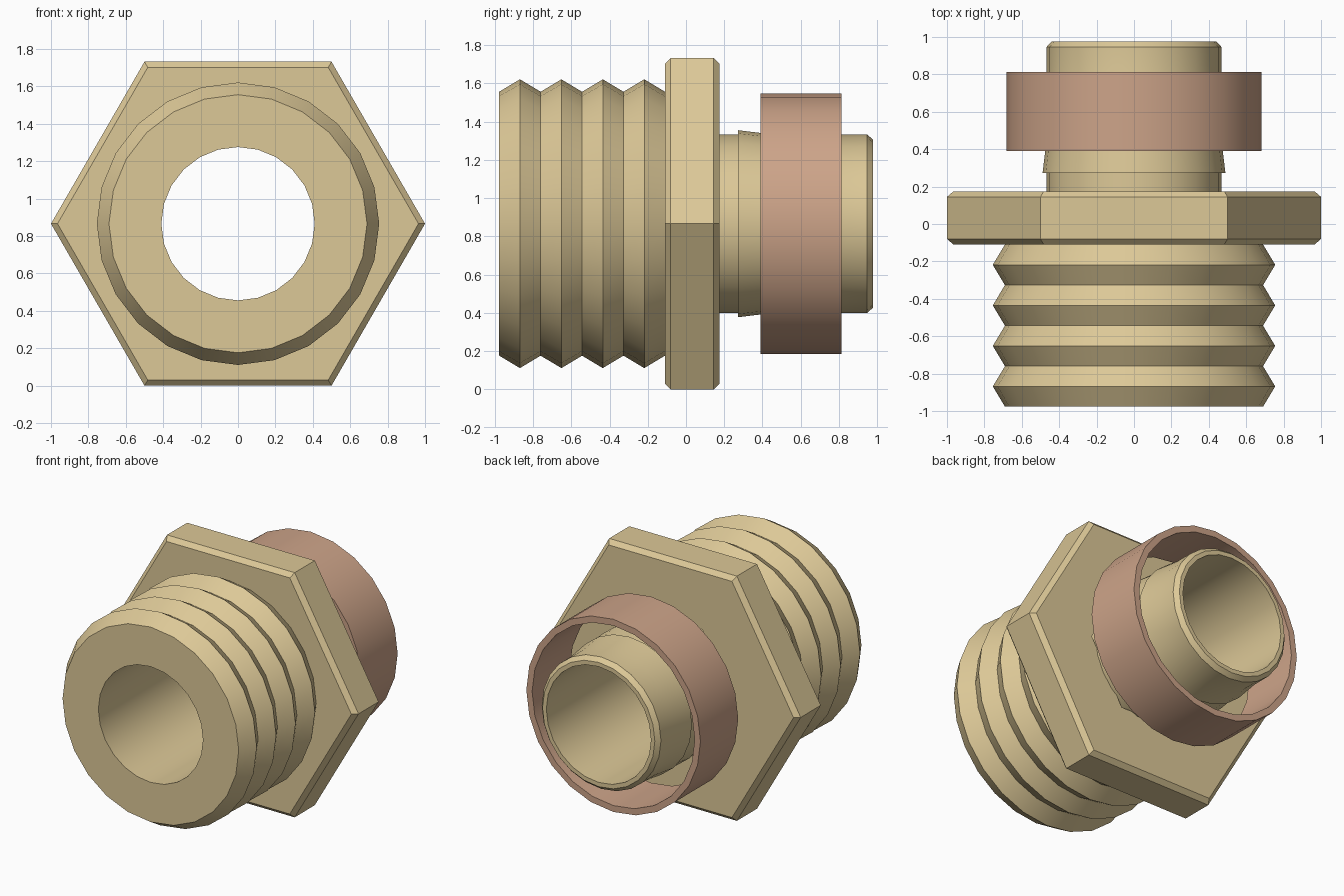
import bpy, bmesh
from math import cos, sin, pi, radians

if "Cube" in bpy.data.objects:
    bpy.data.objects.remove(bpy.data.objects["Cube"])

ZC = 0.866  # height of the fitting's axis, which runs along y


def material(name, rgb):
    m = bpy.data.materials.new(name)
    m.diffuse_color = (*rgb, 1)
    m.use_nodes = True
    m.node_tree.nodes["Principled BSDF"].inputs["Base Color"].default_value = m.diffuse_color
    return m


def lathe(name, profile, sides, mat, smooth=True):
    """Spin a closed (radius, y) profile around the y axis."""
    bm = bmesh.new()
    rings = [[bm.verts.new((r * cos(2 * pi * i / sides), y, ZC + r * sin(2 * pi * i / sides)))
              for i in range(sides)] for r, y in profile]
    for a, b in zip(rings, rings[1:] + rings[:1]):
        for i in range(sides):
            j = (i + 1) % sides
            bm.faces.new((a[i], a[j], b[j], b[i]))
    bmesh.ops.recalc_face_normals(bm, faces=bm.faces)
    me = bpy.data.meshes.new(name)
    bm.to_mesh(me)
    bm.free()
    ob = bpy.data.objects.new(name, me)
    bpy.context.collection.objects.link(ob)
    me.materials.append(mat)
    if smooth:
        bpy.ops.object.select_all(action='DESELECT')
        bpy.context.view_layer.objects.active = ob
        ob.select_set(True)
        bpy.ops.object.shade_smooth_by_angle(angle=radians(30))
    return ob


brass = material("brass", (0.72, 0.58, 0.31))
copper = material("copper", (0.61, 0.37, 0.25))

# Body: bore, threaded end and barbed hose stub in one profile
pitch = 0.2168
body = [(0.41, 0.977), (0.41, -0.977)]
for k in range(4):
    y = -0.977 + k * pitch
    body += [(0.69, y), (0.755, y + pitch / 2)]
body += [(0.69, -0.11), (0.467, -0.11), (0.467, 0.272)]
for k in range(3):
    y = 0.272 + k * 0.18
    body += [(0.489, y), (0.467, y + 0.18)]
body += [(0.467, 0.947), (0.44, 0.977)]
lathe("threaded_body", body, 24, brass)

# Hexagonal collar with chamfered rims
lathe("hex_collar", [(0.5, -0.11), (0.965, -0.11), (1.0, -0.08),
                     (1.0, 0.145), (0.965, 0.175), (0.5, 0.175)], 6, brass, smooth=False)

# Loose crimp sleeve around the stub
lathe("crimp_sleeve", [(0.637, 0.39), (0.682, 0.39), (0.682, 0.812), (0.637, 0.812)], 24, copper)
